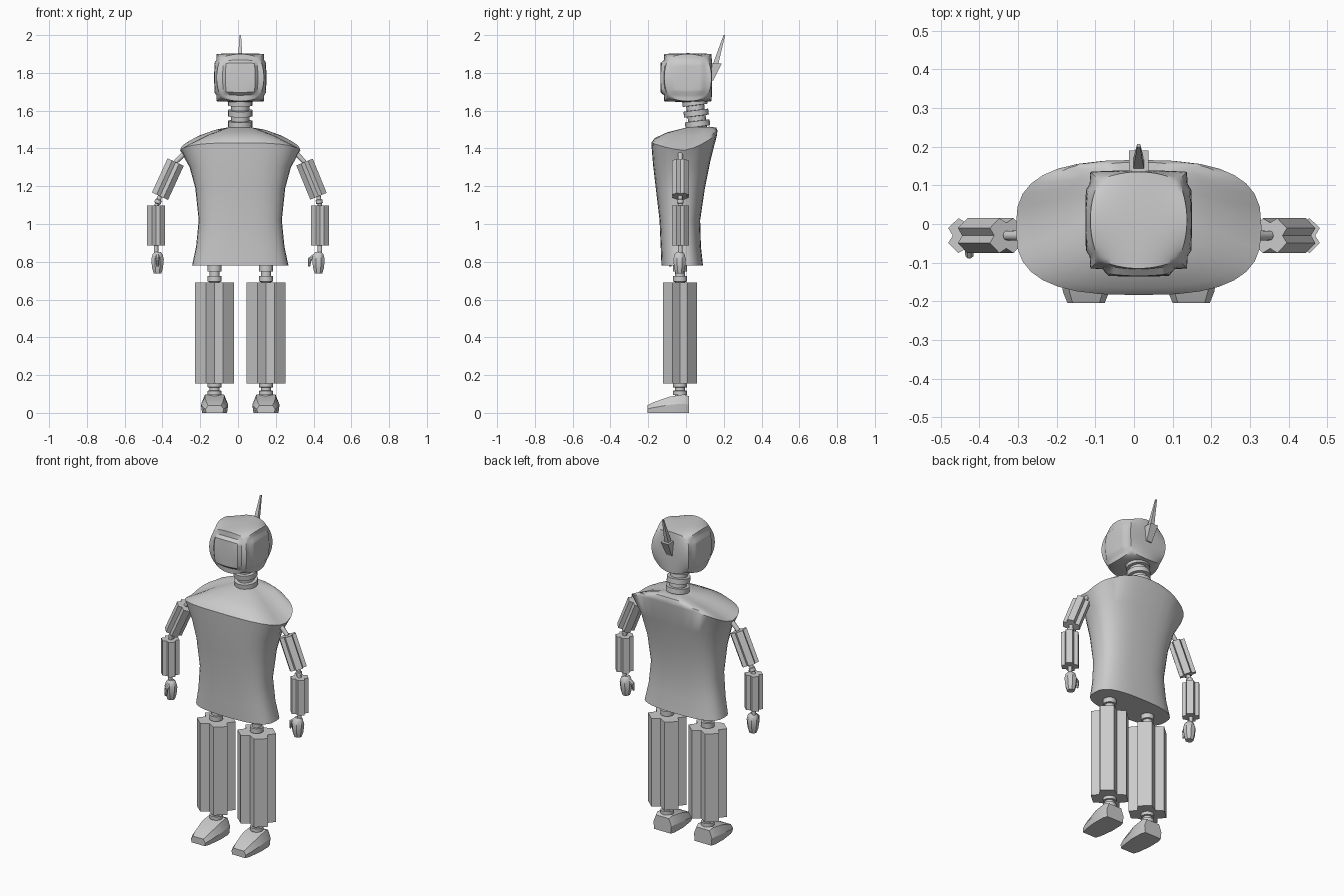
import bpy, bmesh, math
from mathutils import Vector

if "Cube" in bpy.data.objects:
    bpy.data.objects.remove(bpy.data.objects["Cube"])

CX = 0.012  # symmetry line of the figure


def finish(name, bm, smooth=None):
    bmesh.ops.recalc_face_normals(bm, faces=bm.faces)
    me = bpy.data.meshes.new(name)
    bm.to_mesh(me)
    bm.free()
    ob = bpy.data.objects.new(name, me)
    bpy.context.collection.objects.link(ob)
    if smooth:
        bpy.ops.object.select_all(action='DESELECT')
        ob.select_set(True)
        bpy.context.view_layer.objects.active = ob
        bpy.ops.object.shade_smooth_by_angle(angle=math.radians(smooth))
    return ob


def loft(name, rings, smooth=None):
    bm = bmesh.new()
    vs = [[bm.verts.new(p) for p in r] for r in rings]
    n = len(vs[0])
    for a, b in zip(vs, vs[1:]):
        for i in range(n):
            j = (i + 1) % n
            bm.faces.new((a[i], a[j], b[j], b[i]))
    bm.faces.new(vs[0])
    bm.faces.new(vs[-1])
    return finish(name, bm, smooth)


def sweep(name, p0, p1, shape, stations, smooth=None):
    """Loft a 2D shape along p0-p1; stations are (t, scale)."""
    p0, p1 = Vector(p0), Vector(p1)
    d = (p1 - p0).normalized()
    ax = (Vector((1, 0, 0)) - d * d.x).normalized()
    ay = d.cross(ax)
    return loft(name, [[p0.lerp(p1, t) + (ax * u + ay * v) * s for u, v in shape]
                       for t, s in stations], smooth)


CIRCLE = [(math.cos(i * math.pi / 8), math.sin(i * math.pi / 8)) for i in range(16)]


def lobed(hx, hy, tip=0.43, notch=0.7):
    # four corner lobes with a groove in every side
    q = [(notch, 0), (1, tip), (tip, 1)]
    pts = []
    for k in range(4):
        for x, y in q:
            for _ in range(k):
                x, y = -y, x
            pts.append((x * hx, y * hy))
    return pts


def bellows(name, p0, p1, r_in, r_out, count):
    st = []
    for i in range(count):
        a, w = i / count, 1 / count
        st += [(a, r_in), (a + .25 * w, r_in), (a + .27 * w, r_out),
               (a + .8 * w, r_out), (a + .82 * w, r_in)]
    st.append((1, r_in))
    sweep(name, p0, p1, CIRCLE, st, 40)


# torso: rounded sections, shoulder rim higher at front and back
def torso_ring(hw, yf, yb, zs, zf, zb, n=32):
    ring = []
    cy, hy = (yf + yb) / 2, (yb - yf) / 2
    for i in range(n):
        a = 2 * math.pi * i / n
        c, s = math.cos(a), math.sin(a)
        x = math.copysign(abs(c) ** 0.72, c)
        y = math.copysign(abs(s) ** 0.72, s)
        z = zs + ((zb if s > 0 else zf) - zs) * abs(y) ** 1.5
        ring.append((CX + hw * x, cy + hy * y, z))
    return ring


loft("torso", [torso_ring(*r) for r in [
    (.255, -.13, .09, .78, .78, .78),
    (.234, -.134, .079, .88, .88, .88),
    (.220, -.140, .075, 1.02, 1.02, 1.02),
    (.238, -.160, .100, 1.19, 1.19, 1.19),
    (.268, -.174, .128, 1.30, 1.31, 1.33),
    (.318, -.184, .165, 1.39, 1.43, 1.475),
    (.275, -.165, .166, 1.412, 1.455, 1.495),
    (.180, -.10, .160, 1.465, 1.485, 1.51),
    (.060, .01, .125, 1.513, 1.513, 1.515)]], 35)

# neck bellows, leaning forward
bellows("neck", (CX, .065, 1.50), (CX, .043, 1.67), .048, .066, 3)

# head: cube with edges lying on a sphere, raised face and ear panels
bm = bmesh.new()
N, H = 16, .125
for axis in range(3):
    for sg in (-1, 1):
        grid = []
        for i in range(N + 1):
            row = []
            for j in range(N + 1):
                u, v = 2 * i / N - 1, 2 * j / N - 1
                p = Vector((0, 0, 0))
                p[axis], p[(axis + 1) % 3], p[(axis + 2) % 3] = sg, u, v
                p *= H * math.sqrt(2 / (2 + (u * v) ** 2))
                p[axis] += sg * .004 * (1 - u * u) * (1 - v * v)
                m = max(abs(u), abs(v))
                if axis == 0 or (axis == 1 and sg < 0):
                    lift = .017 if axis == 1 else .009
                    p[axis] += sg * lift * min(1, max(0, (.75 - m) / .12))
                row.append(bm.verts.new(p + Vector((CX, .01, 1.775))))
            grid.append(row)
        for i in range(N):
            for j in range(N):
                bm.faces.new((grid[i][j], grid[i + 1][j], grid[i + 1][j + 1], grid[i][j + 1]))
bmesh.ops.remove_doubles(bm, verts=bm.verts, dist=1e-5)
finish("head", bm, 40)

# antenna bracket and rod at the back of the head
loft("antenna_bracket", [[(CX + sx * w, y, z) for sx, y in ((-1, y0), (1, y0), (1, y1), (-1, y1))]
                         for w, y0, y1, z in [(.018, .12, .145, 1.76), (.025, .12, .190, 1.85)]])
SQ = [(1, 1), (-1, 1), (-1, -1), (1, -1)]
sweep("antenna", (CX, .155, 1.84), (CX, .203, 2.0), SQ, [(0, .014), (1, .004)])


def foot(name, x):
    rings = []
    for y, hw, zt in [(.015, .060, .088), (-.01, .070, .098), (-.09, .072, .085),
                      (-.175, .060, .055), (-.205, .048, .040)]:
        half = [(.92, 0), (1, zt * .5), (.72, zt)]
        rings.append([(x + hw * a, y, z) for a, z in half] +
                     [(x - hw * a, y, z) for a, z in reversed(half)])
    loft(name, rings, 25)


# legs with hip and ankle bellows
for side, s in (("left", -1), ("right", 1)):
    x, y = CX + s * .136, -.032
    bellows(side + "_hip", (x, y, .68), (x, y, .79), .026, .037, 2)
    sweep(side + "_leg", (x, y, .155), (x, y, .69), lobed(.103, .09), [(0, 1), (1, 1)])
    bellows(side + "_ankle", (x, y, .085), (x, y, .165), .026, .037, 2)
    foot(side + "_foot", x)

# arms: shoulder pin, upper arm, elbow pin, forearm, wrist pin, hand
HEX = [(math.cos(i * math.pi / 4 + math.pi / 8), math.sin(i * math.pi / 4 + math.pi / 8))
       for i in range(8)]
for side, s, top, bot in (("left", -1, -.330, -.413), ("right", 1, .352, .426)):
    y, fx = -.03, s * .434
    shape = lobed(.047, .045, .43, .74)
    a, b = (top, y, 1.328), (bot, y, 1.147)
    sweep(side + "_shoulder_pin", (CX + s * .29, y, 1.38), a, CIRCLE, [(0, .014), (1, .012)], 40)
    sweep(side + "_upper_arm", b, a, shape, [(0, 1), (1, 1)])
    sweep(side + "_elbow_pin", b, (fx, y, 1.09), CIRCLE,
          [(-.1, .012), (.3, .012), (.35, .018), (.65, .018), (.7, .012), (1.1, .012)], 40)
    sweep(side + "_forearm", (fx, y, .885), (fx, y, 1.097), shape, [(0, 1), (1, 1)])
    sweep(side + "_wrist_pin", (fx, y, .84), (fx, y, .89), CIRCLE, [(0, .012), (1, .012)], 40)
    # mitten hand; left thumb points forward, right thumb points inward
    hx = fx - s * .008
    sweep(side + "_hand", (hx, y - .004, .738), (hx, y - .004, .853),
          [(u, v) for u, v in HEX], [(0, .022), (.25, .031), (.65, .036), (.9, .028), (1, .016)], 35)
    t = Vector((0, -1, 0)) if s < 0 else Vector((-1, 0, 0))
    base = Vector((hx, y - .004, .83))
    sweep(side + "_thumb_base", base + t * .02, base + t * .048 - Vector((0, 0, .018)),
          HEX, [(0, .014), (1, .011)], 35)
    sweep(side + "_thumb_tip", base + t * .045 - Vector((0, 0, .014)),
          base + t * .050 - Vector((0, 0, .055)), HEX, [(0, .011), (1, .006)], 35)
